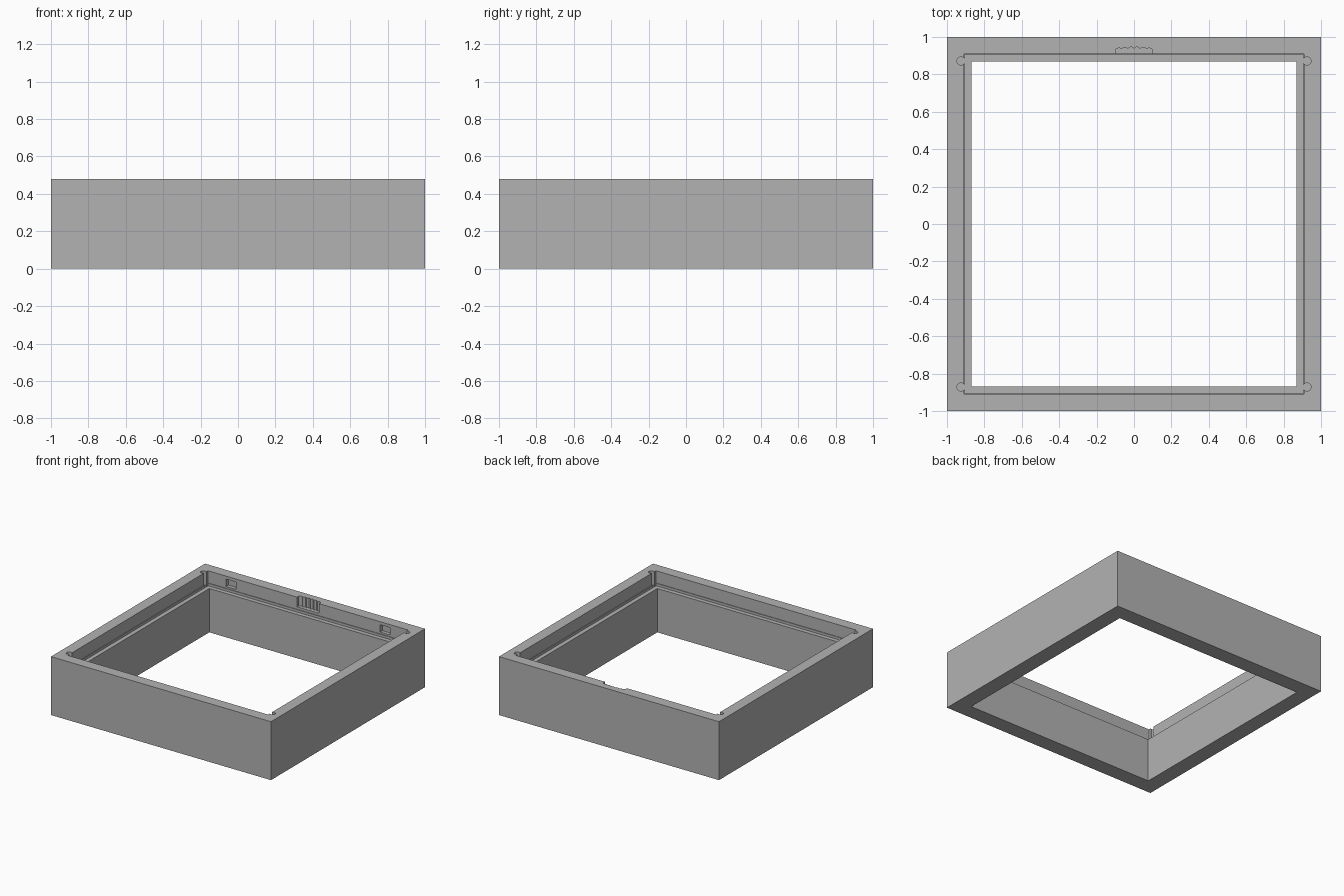
import bpy, bmesh, math

cube = bpy.data.objects.get("Cube")
if cube:
    bpy.data.objects.remove(cube, do_unlink=True)

TOP, LEDGE = 0.48, 0.36
OUTER, HOLE, RECESS, LIP = 1.0, 0.87, 0.91, 0.905

grey = bpy.data.materials.new("plain grey")
grey.use_nodes = True
grey.diffuse_color = (0.45, 0.45, 0.45, 1)
grey.node_tree.nodes["Principled BSDF"].inputs["Base Color"].default_value = grey.diffuse_color


def make_object(name, bm):
    bmesh.ops.recalc_face_normals(bm, faces=bm.faces)
    mesh = bpy.data.meshes.new(name)
    bm.to_mesh(mesh)
    bm.free()
    mesh.materials.append(grey)
    obj = bpy.data.objects.new(name, mesh)
    bpy.context.collection.objects.link(obj)
    return obj


def square_frame(name, profile):
    """Sweep a closed (half width, height) profile around a square."""
    bm = bmesh.new()
    rings = [[bm.verts.new((sx * h, sy * h, z))
              for sx, sy in ((-1, -1), (1, -1), (1, 1), (-1, 1))] for h, z in profile]
    for a, b in zip(rings, rings[1:] + rings[:1]):
        for i in range(4):
            j = (i + 1) % 4
            bm.faces.new((a[i], a[j], b[j], b[i]))
    return make_object(name, bm)


def prism(name, outline, z0, z1):
    """Extrude a flat outline upward."""
    bm = bmesh.new()
    face = bm.faces.new([bm.verts.new((x, y, z0)) for x, y in outline])
    top = bmesh.ops.extrude_face_region(bm, geom=[face])["geom"]
    bmesh.ops.translate(bm, vec=(0, 0, z1 - z0),
                        verts=[v for v in top if isinstance(v, bmesh.types.BMVert)])
    return make_object(name, bm)


# Frame body with a stepped recess around the opening
frame = square_frame("frame", [
    (OUTER, 0), (OUTER, TOP), (RECESS, TOP), (RECESS, LEDGE + 0.02),
    (LIP, LEDGE + 0.02), (LIP, LEDGE), (HOLE, LEDGE), (HOLE, 0)])

cutters = []

# Round corner reliefs
for sx in (-1, 1):
    for sy in (-1, 1):
        ring = [(sx * 0.925 + 0.022 * math.cos(a), sy * 0.872 + 0.022 * math.sin(a))
                for a in (math.tau * (i + 0.5) / 12 for i in range(12))]
        cutters.append(prism("corner_cutter", ring, LEDGE + 0.003, TOP + 0.05))

# Finger notch with a scalloped back wall
ribs, steps, half = 6, 4, 0.1
outline = [(-half, 0.89), (half, 0.89)]
for i in range(ribs * steps + 1):
    t = i / (ribs * steps)
    arch = 0.008 * math.sin(math.pi * t)
    outline.append((half - 2 * half * t,
                    0.93 + arch + 0.009 * abs(math.sin(math.pi * ribs * t))))
cutters.append(prism("finger_cutter", outline, 0.40, TOP + 0.05))

# Latch pockets in the rear wall
for x in (-0.7, 0.7):
    pocket = [(x - 0.045, 0.89), (x + 0.045, 0.89), (x + 0.045, 0.94), (x - 0.045, 0.94)]
    cutters.append(prism("pocket_cutter", pocket, 0.395, 0.455))

# Cut the details into the frame
bpy.context.view_layer.objects.active = frame
for cutter in cutters:
    cutter.hide_render = True
    mod = frame.modifiers.new("cut", 'BOOLEAN')
    mod.operation, mod.solver, mod.object = 'DIFFERENCE', 'EXACT', cutter
    bpy.ops.object.modifier_apply(modifier=mod.name)
    bpy.data.objects.remove(cutter, do_unlink=True)
